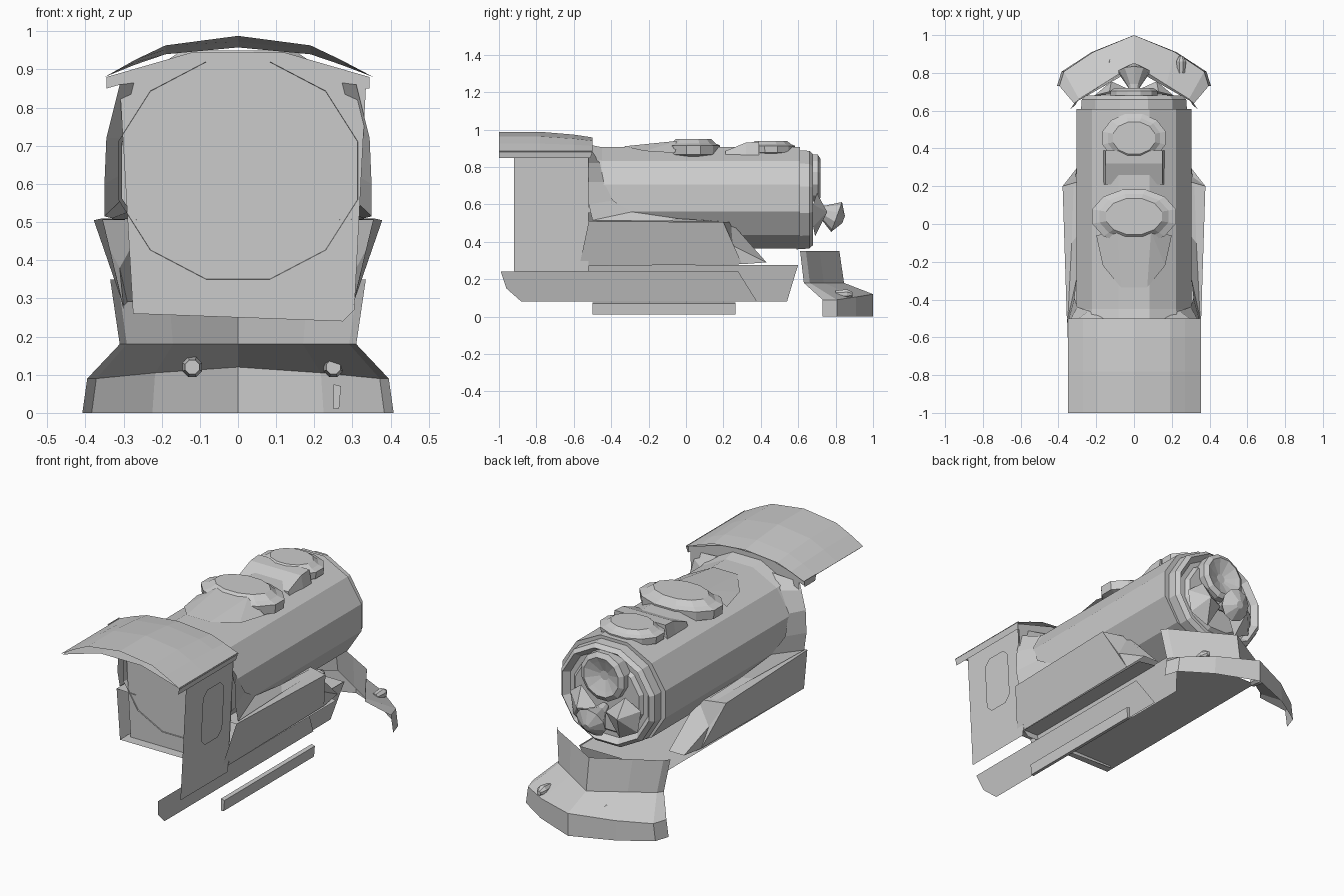
import bpy
from math import sin, cos, pi, radians, sqrt
from mathutils import Matrix

if "Cube" in bpy.data.objects:
    bpy.data.objects.remove(bpy.data.objects["Cube"])


def mesh(name, verts, faces):
    me = bpy.data.meshes.new(name)
    me.from_pydata([tuple(v) for v in verts], [], faces)
    me.update()
    ob = bpy.data.objects.new(name, me)
    bpy.context.collection.objects.link(ob)
    return ob


def loft(name, rows, closed=True, cap0=False, cap1=False):
    n = len(rows[0])
    verts = [p for r in rows for p in r]
    faces = []
    for i in range(len(rows) - 1):
        for j in range(n if closed else n - 1):
            k = (j + 1) % n
            faces.append((i * n + j, i * n + k, (i + 1) * n + k, (i + 1) * n + j))
    if cap0:
        faces.append(tuple(range(n))[::-1])
    if cap1:
        faces.append(tuple(range((len(rows) - 1) * n, len(rows) * n)))
    return mesh(name, verts, faces)


def ring_y(y, rx, rz, zc, n=12, xc=0):
    return [(xc + rx * cos((i + .5) * 2 * pi / n), y, zc + rz * sin((i + .5) * 2 * pi / n))
            for i in range(n)]


def ring_z(z, rx, ry, yc, n=12):
    return [(rx * cos((i + .5) * 2 * pi / n), yc + ry * sin((i + .5) * 2 * pi / n), z)
            for i in range(n)]


def sheet(name, yz, xf):
    """Flat side panel from a y-z outline; xf gives x from height."""
    return mesh(name, [(xf(z), y, z) for y, z in yz], [tuple(range(len(yz)))])


# Boiler barrel with flared rear end
ZC = .635
loft("boiler", [ring_y(y, rx, rz, ZC) for y, rx, rz in
     [(-.52, .325, .295), (-.45, .315, .28), (.61, .315, .28)]], cap1=True)

# Smokebox front rings and door
loft("smokebox_front", [ring_y(y, r * 1.06, r, .625) for y, r in
     [(.59, .275), (.66, .27), (.68, .25), (.65, .225), (.65, .2), (.67, .185)]], cap1=True)

# Round headlamp with dished lens
loft("headlamp", [ring_y(y, r, r, .74) for y, r in
     [(.64, .13), (.705, .13), (.72, .105), (.71, .08), (.69, .025)]], cap1=True)

# Bell-shaped horn under the headlamp, tilted down
horn = loft("horn", [ring_y(y, r, r, 0, 10) for y, r in
            [(-.05, .02), (0, .035), (.08, .085), (.12, .02)]], cap0=True, cap1=True)
horn.matrix_world = Matrix.Translation((0, .73, .56)) @ Matrix.Rotation(radians(-20), 4, 'X')

# Faceted brackets either side of the horn
for s, side in ((1, "right"), (-1, "left")):
    mesh("front_bracket_" + side,
         [(s * .02, .71, .56), (s * .13, .70, .66), (s * .21, .68, .60), (s * .19, .68, .48),
          (s * .09, .69, .43), (s * .12, .755, .56)],
         [(i, (i + 1) % 5, 5) for i in range(5)])

# Two flattened domes
for name, yc, rx, ry, z0, h in (("front_dome", .455, .17, .13, .85, .09),
                                ("rear_dome", .04, .225, .145, .83, .12)):
    loft(name, [ring_z(z0 + h * f, rx * s, ry * s, yc) for f, s in
         [(0, .72), (.22, .8), (.3, 1), (.7, 1.02), (.8, .84), (1, .68)]],
         cap0=True, cap1=True)
# Wedge behind the front dome and low tapered fairing behind the rear dome
loft("front_saddle", [[(-.165, y, .85), (-.15, y, z), (.15, y, z), (.165, y, .85)]
     for y, z in ((.21, .885), (.32, .93), (.39, .935))], cap0=True, cap1=True)
mesh("rear_saddle", [(-.2, -.06, .875), (-.165, -.22, .885), (-.07, -.335, .91), (.07, -.335, .91),
                     (.165, -.22, .885), (.2, -.06, .875), (.09, -.04, .94), (-.09, -.04, .94)],
     [(0, 1, 7), (1, 2, 7), (2, 3, 6, 7), (3, 4, 6), (4, 5, 6)])


def boiler_x(z):
    return sqrt(max(0, 1 - ((z - ZC) / .285) ** 2)) * .315


# Side running boards: top plate, inward-leaning side and sloped front
for s, side in ((1, "right"), (-1, "left")):
    v = [(s * .24, -.52, .505), (s * .355, -.52, .51), (s * .378, .2, .505), (s * .24, .24, .505),
         (s * .30, -.57, .27), (s * .30, .3, .28), (s * .29, .43, .29), (s * .2, .43, .29),
         (s * .31, .25, .38)]
    mesh("running_board_" + side, v,
         [(0, 1, 2, 3), (1, 4, 5, 2), (2, 5, 8), (8, 5, 6), (2, 8, 3), (3, 8, 6, 7)])
    # Curved fairing sweeping from cab down to the running board
    outer = [(-.50, .88), (-.46, .82), (-.44, .72), (-.39, .62), (-.29, .56), (-.05, .525),
             (.2, .508)]
    corner = [(-.52, .86), (-.52, .82), (-.52, .72), (-.52, .6), (-.5, .515), (-.1, .51),
              (.2, .507)]
    loft("cab_fairing_" + side,
         [[(s * boiler_x(z), y, z) for y, z in outer],
          [(s * x, y, z) for (y, z), x in
           zip(corner, (.31, .32, .345, .35, .35, .33, .32))]], closed=False)

# Floor plate under the boiler
mesh("floor_plate", [(-.3, -.57, .27), (.3, -.57, .27), (.3, .4, .27), (.21, .42, .27),
                     (.21, .6, .27), (-.3, .6, .27)], [(0, 1, 2, 3, 4, 5)])

# Cab bulkhead
mesh("cab_bulkhead", [(x, -.515, z) for x, z in
     [(-.275, .26), (.275, .24), (.305, .27), (.335, .85), (.345, .85), (.345, .88), (.12, .945),
      (-.12, .945), (-.345, .88), (-.345, .85), (-.31, .86)]], [tuple(range(11))])


# Cab side, present on the right only, with a raised window panel
def cab_x(z):
    return .303 + (z - .24) * .055


sheet("cab_side", [(-.92, .24), (-.52, .24), (-.52, .87), (-.92, .87)], cab_x)
c = .035
sheet("cab_window", [(-.78 + c, .475), (-.6 - c, .475), (-.6, .475 + c), (-.6, .775 - c),
                     (-.6 - c, .775), (-.78 + c, .775), (-.78, .775 - c), (-.78, .475 + c)],
      lambda z: cab_x(z) + .008)

# Faceted arched roof with a lower ceiling and drop edges
arc = [(-.35, .88), (-.27, .925), (-.19, .963), (0, .988), (.19, .963), (.27, .925), (.355, .88)]
loft("roof", [[(x, y, .88 + (z - .88) * k) for x, z in arc]
     for y, k in ((-1, 1), (-.78, 1), (-.6, .86), (-.5, .72))], closed=False)
loft("roof_ceiling", [[(x, y, z) for x, z in
     [(-.345, .875), (-.2, .918), (-.12, .94), (.12, .94), (.2, .918), (.35, .875)]]
     for y in (-.99, -.52)], closed=False)
for s, side, y0 in ((1, "right", -1), (-1, "left", -.6)):
    mesh("roof_edge_" + side, [(s * .352, y0, .885), (s * .352, -.5, .885),
                               (s * .345, -.51, .847), (s * .345, y0, .847)], [(0, 1, 2, 3)])

# Lower skirts and step bar, right side only
sheet("outer_skirt", [(-.99, .24), (.28, .24), (.38, .08), (-.88, .08), (-.96, .15)],
      lambda z: .18 + (z - .08) * .25)
sheet("inner_skirt", [(-.57, .275), (.6, .275), (.585, .23), (.54, .08), (.2, .08), (-.57, .2)],
      lambda z: .17 + (z - .08) * .22)
loft("step_bar", [[(.25, y, .075), (.27, y, .07), (.265, y, .012), (.25, y, .01)]
                  for y in (-.5, .265)], cap0=True, cap1=True)


# Pointed pilot: swept V-shaped sheet with flared foot
def vee(w, y_side, y_tip, z, bow, rise=0):
    m = y_side * .5 + y_tip * .5 + bow
    q = y_side * .85 + y_tip * .15 + bow * .8
    half = [(w, y_side, z), (w * .94, q, z), (w * .55, m, z + rise / 2)]
    return [(-x, y, h) for x, y, h in half] + [(0, y_tip, z + rise)] + half[::-1]


loft("pilot", [vee(.335, .61, .82, .35, 0), vee(.31, .63, .845, .18, 0),
               vee(.395, .73, 1.0, .09, .045, .03),
               vee(.408, .73, 1.0, 0, .045)], closed=False)

# Small buffers on the pilot
for x in (-.12, .25):
    loft("pilot_buffer", [ring_y(y, r, r, .12, 8, x) for y, r in
         [(.80, .02), (.86, .028), (.89, .012)]], cap0=True, cap1=True)
